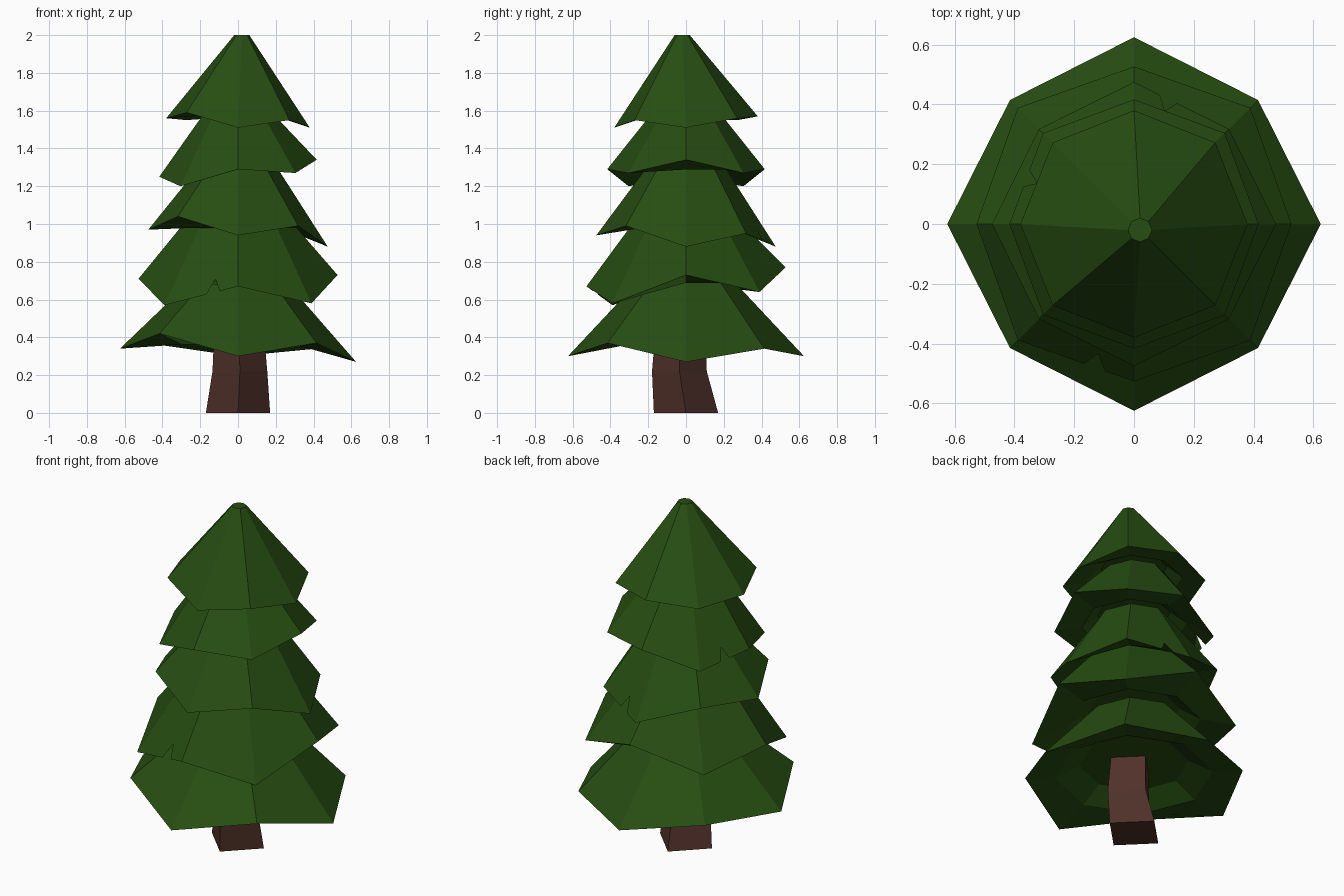
import bpy, bmesh, math
from mathutils import Vector

if "Cube" in bpy.data.objects:
    bpy.data.objects.remove(bpy.data.objects["Cube"])


def material(name, color):
    m = bpy.data.materials.new(name)
    m.diffuse_color = color
    m.use_nodes = True
    m.node_tree.nodes["Principled BSDF"].inputs["Base Color"].default_value = m.diffuse_color
    return m


def finish(bm, name, mat):
    bmesh.ops.recalc_face_normals(bm, faces=bm.faces)
    me = bpy.data.meshes.new(name)
    bm.to_mesh(me)
    bm.free()
    me.materials.append(mat)
    ob = bpy.data.objects.new(name, me)
    bpy.context.collection.objects.link(ob)
    return ob


def ring(n, r, z, c=(0, 0)):
    return [Vector((c[0] + r * math.cos(math.tau * i / n),
                    c[1] + r * math.sin(math.tau * i / n), z)) for i in range(n)]


def bridge(bm, a, b):
    n = len(a)
    for i in range(n):
        bm.faces.new((a[i], a[(i + 1) % n], b[(i + 1) % n], b[i]))


def tier(name, r_axis, r_diag, heights, top_r, top_z, mat, center=(0, 0), notch=None):
    bm = bmesh.new()
    mean = sum(heights) / 8

    def add(points):
        return [bm.verts.new(p) for p in points]
    rim_pts = [ring(8, r_diag if i % 2 else r_axis, heights[i])[i] for i in range(8)]
    top_pts = ring(8, top_r, top_z, center)
    rim, top = add(rim_pts), add(top_pts)
    inner = add(ring(8, r_axis * 0.68, mean + 0.025))
    ceiling = add(ring(8, r_axis * 0.47, mean + 0.095))
    for i in range(8):
        j = (i + 1) % 8
        edge = []
        # small chip in the rim
        if notch and notch[0] == i:
            def on(t):
                return rim_pts[i].lerp(rim_pts[j], t)
            t = notch[1]
            up = top_pts[i].lerp(top_pts[j], t)
            edge = add([on(t - 0.09), on(t).lerp(up, 0.17), on(t + 0.09)])
        loop = [rim[i]] + edge + [rim[j]]
        bm.faces.new(loop + [top[j], top[i]])
        bm.faces.new(loop + [inner[j], inner[i]])
    # hollow underside and flat cap
    bridge(bm, inner, ceiling)
    bm.faces.new(ceiling)
    bm.faces.new(top)
    return finish(bm, name, mat)


green = material("needles", (0.02, 0.075, 0.006, 1))
brown = material("bark", (0.08, 0.03, 0.022, 1))

# Foliage tiers: rim heights run counter-clockwise from +x
tier("foliage_tier_1", 0.625, 0.587, (.27, .34, .30, .36, .34, .42, .30, .37), .25, .70, green)
tier("foliage_tier_2", 0.527, 0.55, (.73, .64, .77, .64, .71, .57, .67, .58), .24, 1.06, green,
     notch=(5, 0.66))
tier("foliage_tier_3", 0.475, 0.45, (.88, .95, .88, .99, .97, 1.04, .94, .99), .20, 1.31, green,
     notch=(1, 0.64))
tier("foliage_tier_4", 0.417, 0.43, (1.34, 1.27, 1.29, 1.2, 1.25, 1.2, 1.29, 1.27), .17, 1.60, green,
     notch=(3, 0.5))
tier("foliage_tier_5", 0.38, 0.385, (1.51, 1.56, 1.57, 1.55, 1.56, 1.59, 1.51, 1.55), .04, 2.0, green,
     center=(.02, -.02))

# Bent four-sided trunk
bm = bmesh.new()
rings = [[bm.verts.new(p) for p in ring(4, r, z, c)] for r, z, c in (
    (.17, 0, (0, 0)), (.145, .22, (.01, -.035)), (.13, .45, (.005, -.03)))]
bridge(bm, rings[0], rings[1])
bridge(bm, rings[1], rings[2])
bm.faces.new(rings[0])
bm.faces.new(rings[2])
finish(bm, "trunk", brown)
